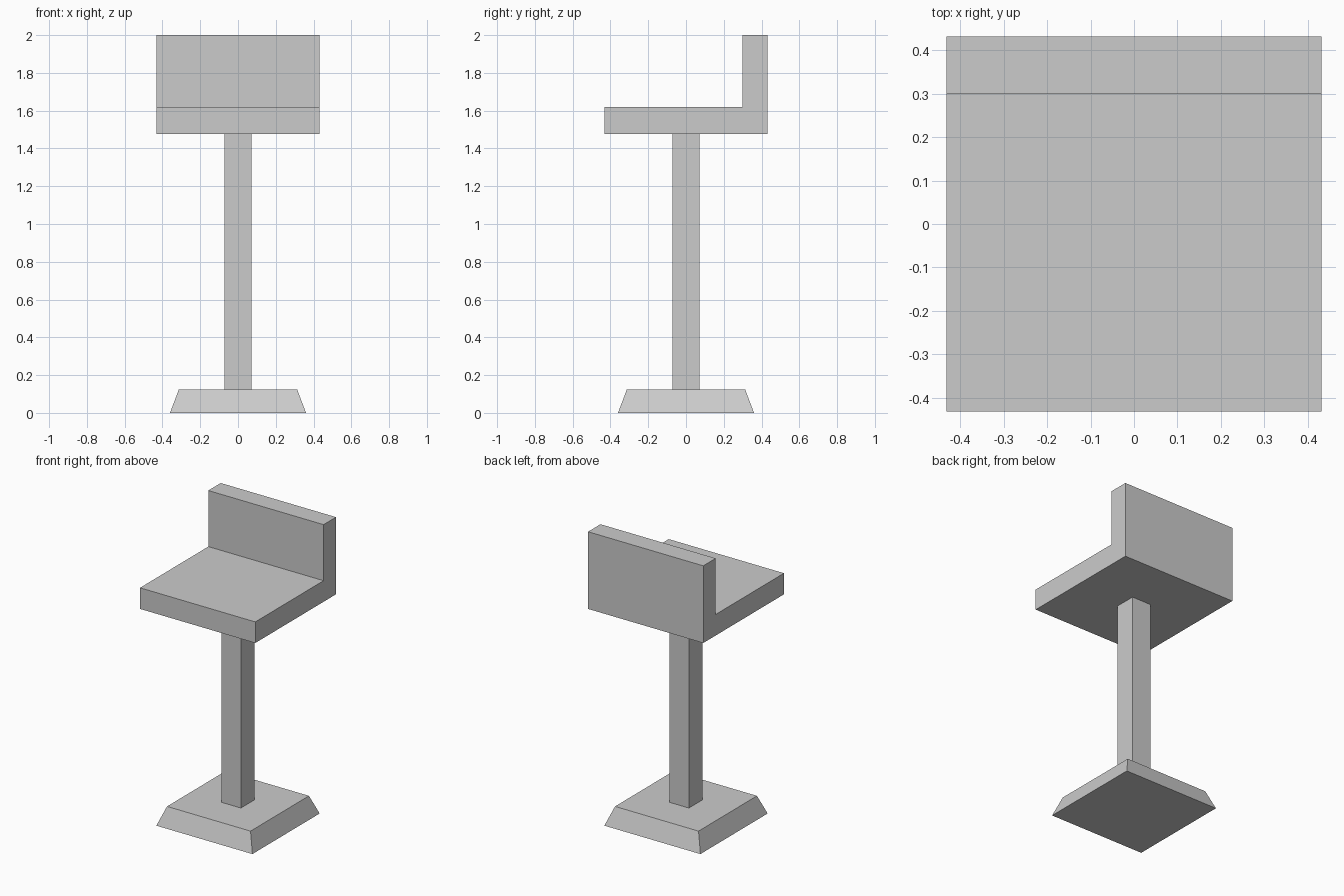
import bpy
import bmesh

if "Cube" in bpy.data.objects:
    bpy.data.objects.remove(bpy.data.objects["Cube"])


def make_object(name, bm):
    bmesh.ops.recalc_face_normals(bm, faces=bm.faces)
    mesh = bpy.data.meshes.new(name)
    bm.to_mesh(mesh)
    bm.free()
    obj = bpy.data.objects.new(name, mesh)
    bpy.context.collection.objects.link(obj)
    return obj


def square_column(name, half_bottom, half_top, z0, z1):
    """Square block that may taper from bottom to top."""
    bm = bmesh.new()
    bmesh.ops.create_cube(bm, size=2)
    for v in bm.verts:
        top = v.co.z > 0
        half = half_top if top else half_bottom
        v.co = (v.co.x * half, v.co.y * half, z1 if top else z0)
    return make_object(name, bm)


def extrude_side_profile(name, points, half_width):
    """Extrude a (y, z) outline along x."""
    bm = bmesh.new()
    face = bm.faces.new([bm.verts.new((-half_width, y, z)) for y, z in points])
    result = bmesh.ops.extrude_face_region(bm, geom=[face], use_keep_orig=True)
    moved = [g for g in result["geom"] if isinstance(g, bmesh.types.BMVert)]
    bmesh.ops.translate(bm, verts=moved, vec=(2 * half_width, 0, 0))
    return make_object(name, bm)


# Tapered foot
square_column("base", 0.36, 0.313, 0.0, 0.125)

# Upright post
square_column("post", 0.072, 0.072, 0.125, 1.477)

# Seat and backrest in one L-shaped piece
seat_outline = [(-0.432, 1.477), (0.432, 1.477), (0.432, 2.0),
                (0.299, 2.0), (0.299, 1.62), (-0.432, 1.62)]
extrude_side_profile("seat_with_backrest", seat_outline, 0.432)
